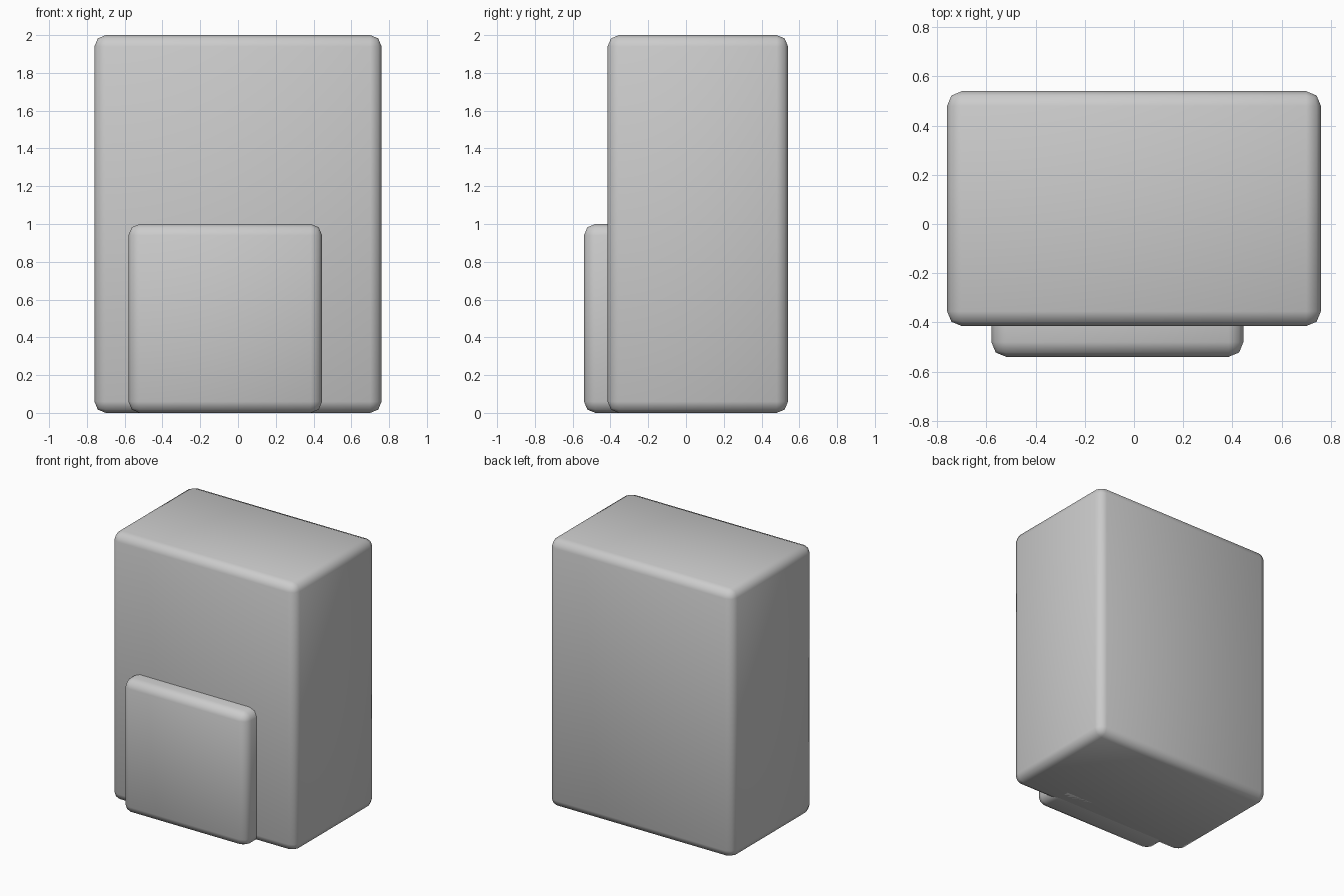
import bpy

if "Cube" in bpy.data.objects:
    bpy.data.objects.remove(bpy.data.objects["Cube"])


def rounded_box(name, lo, hi, radius=0.06):
    """Box between two corners with softly rounded edges."""
    centre = [(a + b) / 2 for a, b in zip(lo, hi)]
    size = [b - a for a, b in zip(lo, hi)]
    bpy.ops.mesh.primitive_cube_add(size=1, location=centre)
    obj = bpy.context.object
    obj.name = name
    obj.scale = size
    bpy.ops.object.transform_apply(location=False, rotation=False, scale=True)
    bevel = obj.modifiers.new("rounded_edges", 'BEVEL')
    bevel.width = radius
    bevel.segments = 2
    bpy.ops.object.shade_smooth()
    return obj


# Tall main block
rounded_box("main_body", (-0.76, -0.415, 0), (0.76, 0.54, 2))

# Low panel standing out from the front, set into the body
rounded_box("front_panel", (-0.58, -0.54, 0), (0.445, -0.2, 1))
